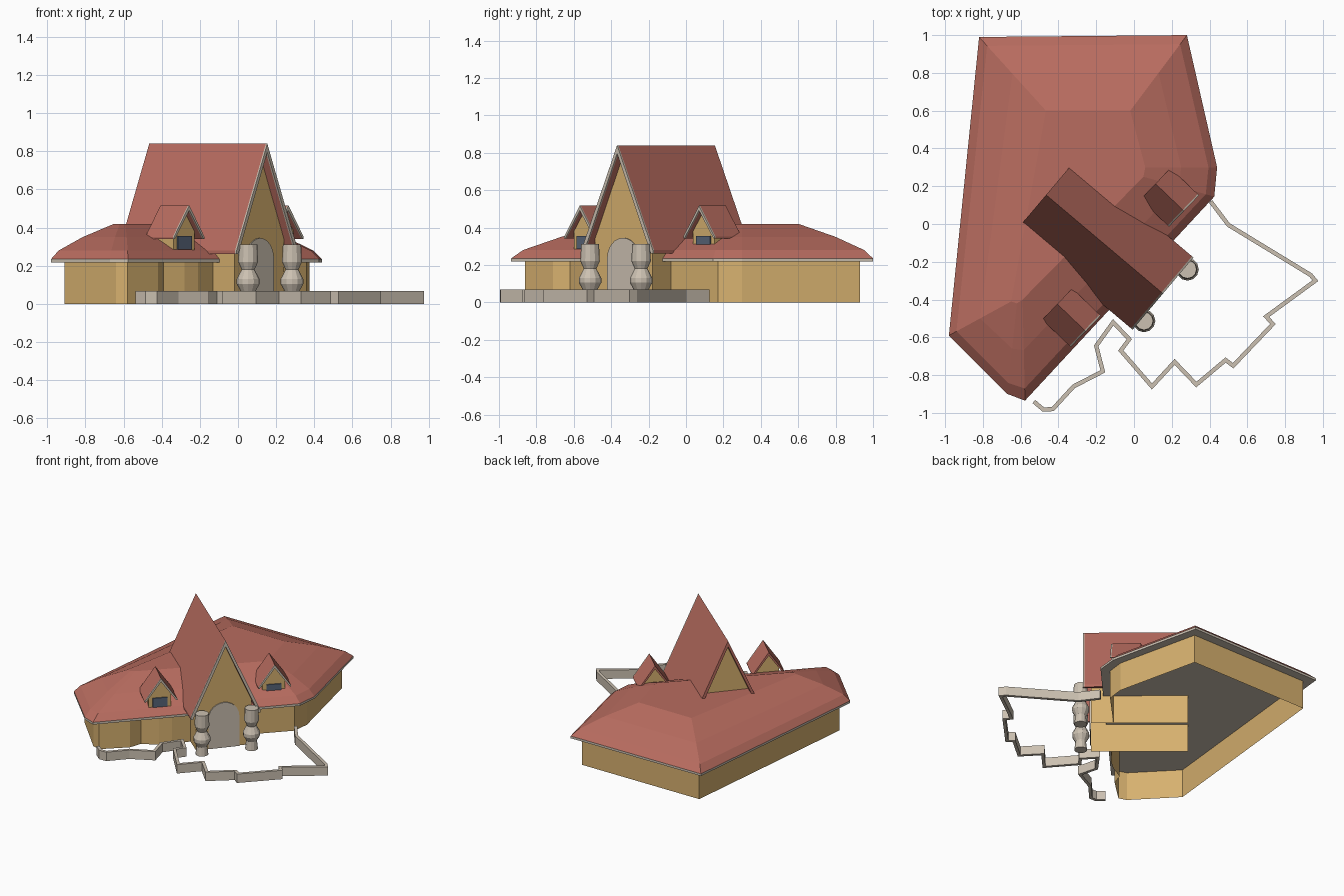
import bpy, bmesh, math
from mathutils import Vector

cube = bpy.data.objects.get("Cube")
if cube:
    bpy.data.objects.remove(cube, do_unlink=True)


def material(name, rgb):
    m = bpy.data.materials.new(name)
    m.use_nodes = True
    m.diffuse_color = (*rgb, 1)
    m.node_tree.nodes["Principled BSDF"].inputs["Base Color"].default_value = (*rgb, 1)
    return m


RED = material("red tile", (0.48, 0.15, 0.115))
YELLOW = material("yellow plaster", (0.68, 0.44, 0.16))
STONE = material("pale stone", (0.6, 0.53, 0.44))
GLASS = material("slate glass", (0.10, 0.13, 0.19))


def finish(name, bm, mat):
    bmesh.ops.recalc_face_normals(bm, faces=bm.faces)
    mesh = bpy.data.meshes.new(name)
    bm.to_mesh(mesh)
    bm.free()
    mesh.materials.append(mat)
    ob = bpy.data.objects.new(name, mesh)
    bpy.context.collection.objects.link(ob)
    return ob


def loft(name, rings, mat, start=True, end=True, closed=True):
    """Skin a list of rings that all have the same point count."""
    bm = bmesh.new()
    vs = [[bm.verts.new(p) for p in r] for r in rings]
    n = len(vs[0])
    for a, b in zip(vs, vs[1:]):
        for i in range(n if closed else n - 1):
            j = (i + 1) % n
            bm.faces.new((a[i], a[j], b[j], b[i]))
    if start:
        bm.faces.new(vs[0][::-1])
    if end:
        bm.faces.new(vs[-1])
    return finish(name, bm, mat)


def level(points, z):
    return [(x, y, z) for x, y in points]


class Frame:
    """Local frame of a gable: u across, v going back from the front ridge end."""
    def __init__(self, x, y, dx, dy):
        self.o = Vector((x, y, 0))
        self.d = Vector((dx, dy, 0)).normalized()
        self.s = Vector((-self.d.y, self.d.x, 0))

    def extrude(self, name, section, v0, v1, mat, **caps):
        rings = [[self.o + self.s * u - self.d * v + Vector((0, 0, z)) for u, z in section]
                 for v in (v0, v1)]
        return loft(name, rings, mat, **caps)


def chevron(half, eave, top, thick):
    return [(-half, eave), (0, top), (half, eave),
            (half, eave - thick * 0.4), (half * 0.94, eave - thick * 0.4),
            (0, top - thick), (-half * 0.94, eave - thick * 0.4), (-half, eave - thick * 0.4)]


def gable(prefix, f, half, eave, top, length, thick, body, base, recess):
    """Pitched roof with stone verge over a plastered body."""
    f.extrude(prefix + "_roof", chevron(half, eave, top, thick), 0, length, RED)
    f.extrude(prefix + "_verge", chevron(half, eave, top, thick), -0.009, 0, STONE)
    peak = top - thick * 0.6
    side = peak - (top - eave) * body / half
    f.extrude(prefix + "_body", [(-body, base), (-body, side), (0, peak), (body, side), (body, base)],
              recess, length - recess, YELLOW)


# Main hipped roof: outline rises in stages to a flat crown
outline = [(-.82, .99), (.28, 1), (.44, .3), (.425, .145), (-.577, -.935), (-.67, -.9), (-.98, -.59)]
crown = [(-.466, .6), (-.02, .6), (.06, .3), (.05, .25), (-.59, -.4), (-.62, -.42), (-.65, -.41)]
rings = []
for t, z in ((0, .235), (.12, .28), (.5, .35), (1, .42)):
    rings.append([(a + (c - a) * t, b + (d - b) * t, z)
                  for (a, b), (c, d) in zip(outline, crown)])
loft("main_roof", rings, RED, start=False)
loft("eave_board", [level(outline, .218), level(outline, .235)], STONE)

# House walls, with a stepped front beside the tall gable
walls = [(.12, -.08), (.36, .17), (.375, .3), (.23, .93), (-.76, .925), (-.91, -.56),
         (-.64, -.84), (-.58, -.86), (-.42, -.71), (-.39, -.62), (-.28, -.56), (-.21, -.5), (-.13, -.39)]
loft("house_walls", [level(walls, 0), level(walls, .22)], YELLOW, start=False, end=False, closed=False)

# Tall entrance gable
main = Frame(.146, -.362, .764, -.645)
main.extrude("entrance_roof", chevron(.25, .28, .84, .045), 0, .8, RED)
main.extrude("entrance_verge", chevron(.25, .28, .84, .045), -.01, 0, STONE)
main.extrude("entrance_side_walls", [(-.2, 0), (-.2, .37), (0, .815), (.2, .37), (.2, 0)],
             .045, .72, YELLOW, closed=False)

# Arched door
arch = [(-.11, 0)] + [(-.11 * math.cos(k * math.pi / 12), .235 + .11 * math.sin(k * math.pi / 12))
                      for k in range(13)] + [(.11, 0)]
main.extrude("door", arch, .037, .046, STONE)

# Dormers with windows
for name, x, y in (("west_dormer", -.262, -.562), ("east_dormer", .258, .075)):
    f = Frame(x, y, .72, -.69)
    gable(name, f, .115, .352, .517, .2, .026, .08, .27, .03)
    f.extrude(name + "_window", [(-.052, .285), (.052, .285), (.052, .355), (-.052, .355)],
              .022, .031, GLASS)

# Turned entrance columns
profile = [(.045, 0), (.038, .065), (.06, .105), (.06, .13), (.034, .18), (.052, .22), (.048, .312)]
for name, x, y in (("left_column", .283, -.24), ("right_column", .053, -.513)):
    loft(name, [[(x + r * math.cos(a * math.tau / 12), y + r * math.sin(a * math.tau / 12), z)
                 for a in range(12)] for r, z in profile], STONE)

# Low garden wall: a path thickened sideways with mitred corners
path = [(-.53, -.94), (-.48, -.982), (-.43, -.98), (-.32, -.86), (-.165, -.78), (-.2, -.645),
        (-.11, -.52), (-.025, -.61), (-.07, -.67), (.095, -.86), (.215, -.73), (.33, -.85),
        (.485, -.72), (.525, -.75), (.735, -.53), (.70, -.49), (.96, -.30), (.935, -.27),
        (.5, -.005), (.405, .12)]
pts = [Vector((x, y, 0)) for x, y in path]
sections = []
for i, p in enumerate(pts):
    a = (p - pts[max(i - 1, 0)]).normalized()
    b = (pts[min(i + 1, len(pts) - 1)] - p).normalized()
    t = (a + b).normalized()
    n = Vector((-t.y, t.x, 0)) * (.011 / max(t.dot(b if i == 0 else a), .5))
    up = Vector((0, 0, .068))
    sections.append([p - n, p + n, p + n + up, p - n + up])
loft("garden_wall", sections, STONE)
